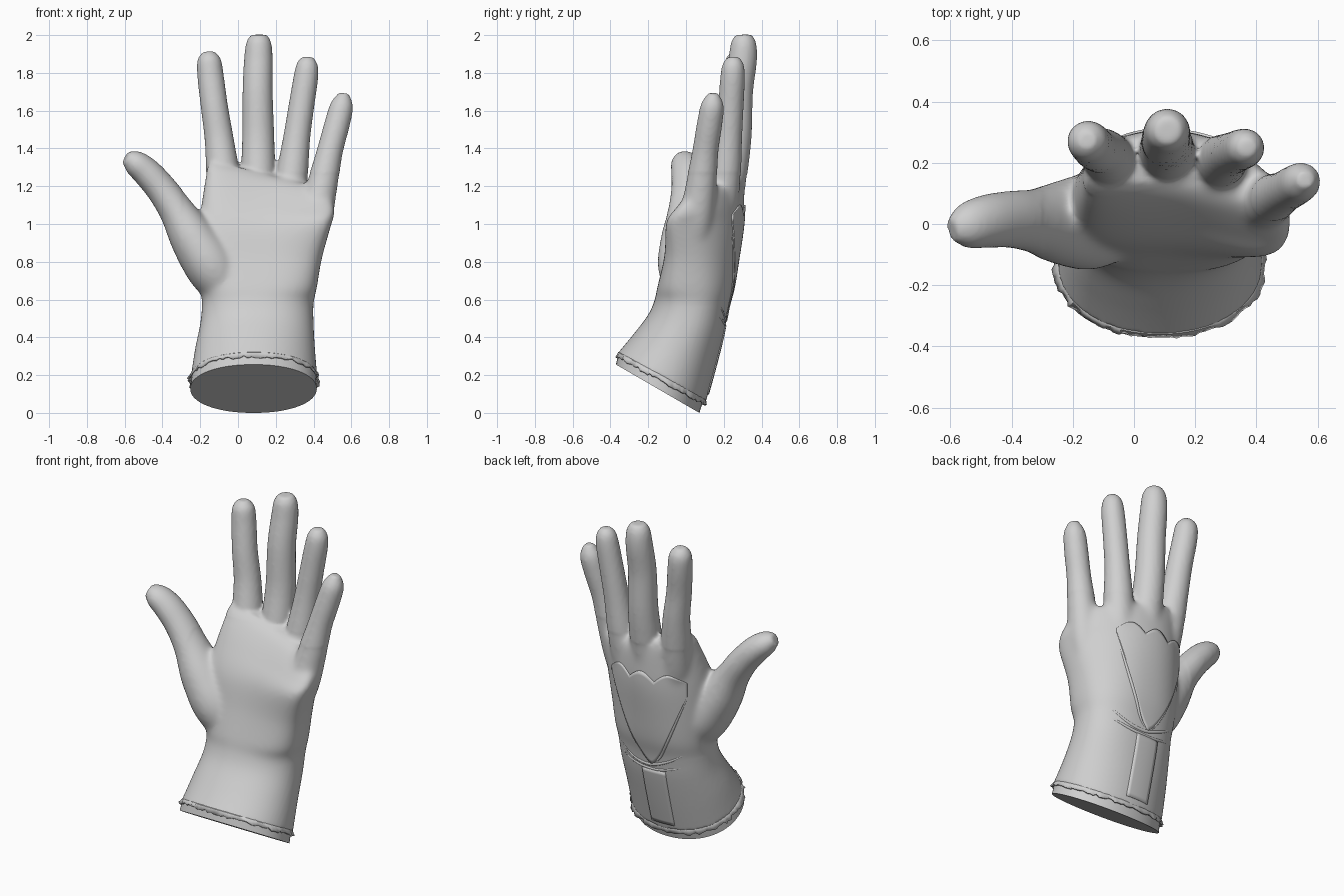
import bpy, bmesh, math, random
from mathutils import Vector
from mathutils.bvhtree import BVHTree

if "Cube" in bpy.data.objects:
    bpy.data.objects.remove(bpy.data.objects["Cube"])

random.seed(4)
grey = bpy.data.materials.new("glove_grey")
grey.diffuse_color = (0.63, 0.63, 0.63, 1)
grey.use_nodes = True
grey.node_tree.nodes["Principled BSDF"].inputs["Base Color"].default_value = grey.diffuse_color


def make_object(name, bm, angle=60):
    bmesh.ops.recalc_face_normals(bm, faces=bm.faces)
    me = bpy.data.meshes.new(name)
    bm.to_mesh(me)
    bm.free()
    me.materials.append(grey)
    ob = bpy.data.objects.new(name, me)
    bpy.context.collection.objects.link(ob)
    return finish(ob, angle)


def finish(ob, angle):
    bpy.ops.object.select_all(action='DESELECT')
    ob.select_set(True)
    bpy.context.view_layer.objects.active = ob
    bpy.ops.object.shade_smooth_by_angle(angle=math.radians(angle))
    return ob


def loft(bm, rings, caps=True):
    rows = [[bm.verts.new(p) for p in r] for r in rings]
    n = len(rows[0])
    for a, b in zip(rows, rows[1:]):
        for i in range(n):
            j = (i + 1) % n
            bm.faces.new((a[i], a[j], b[j], b[i]))
    if caps:
        bm.faces.new(rows[0][::-1])
        bm.faces.new(rows[-1])


def section(cx, cy, cz, rx, ry, bow=0, sx=0, sy=0, power=0.95, n=64, jag=0):
    """Rounded hand section, arched by bow and tilted by sx and sy."""
    pts = []
    for i in range(n):
        a = math.tau * i / n
        c, s = math.cos(a), math.sin(a)
        k = 1 + random.uniform(-jag, jag)
        dx = k * rx * math.copysign(abs(c) ** power, c)
        dy = k * ry * math.copysign(abs(s) ** power, s)
        x = cx + dx
        drop = random.uniform(-jag, jag) * 0.4
        pts.append((x, cy + dy - bow * (x - 0.07) ** 2, cz + sx * dx + sy * dy + drop))
    return pts


def spline(rows, steps=5):
    """Smooth interpolation through rows of numbers."""
    out = []
    for i in range(len(rows) - 1):
        q = [rows[max(i - 1, 0)], rows[i], rows[i + 1], rows[min(i + 2, len(rows) - 1)]]
        for s in range(steps):
            t = s / steps
            out.append([0.5 * (2 * b + (c - a) * t + (2 * a - 5 * b + 4 * c - d) * t * t
                               + (3 * b - a - 3 * c + d) * t ** 3) for a, b, c, d in zip(*q)])
    return out + [list(rows[-1])]


def finger(bm, rows, wide=1.0, deep=1.0):
    rows = spline(rows)
    rings = []
    for i, (x, y, z, r) in enumerate(rows):
        t = (Vector(rows[min(i + 1, len(rows) - 1)][:3]) - Vector(rows[max(i - 1, 0)][:3])).normalized()
        u = Vector((0, 1, 0)).cross(t).normalized()
        v = t.cross(u)
        rings.append([Vector((x, y, z)) + r * (wide * math.cos(a) * u + deep * math.sin(a) * v)
                      for a in (math.tau * k / 24 for k in range(24))])
    loft(bm, rings)


# Palm, wrist and flared cuff: cx, cy, cz, rx, ry, bow, tilt x, tilt y, squareness
palm = [(.085, -.13, .185, .335, .235, 0, 0, -.54, .95),
        (.09, -.06, .33, .318, .215, 0, 0, -.42, .95),
        (.1, 0, .47, .30, .2, 0, 0, -.25, .9),
        (.105, .03, .58, .295, .195, .05, 0, -.1, .85),
        (.11, .05, .66, .307, .202, .25, 0, 0, .8),
        (.12, .085, .82, .325, .193, .5, 0, 0, .8),
        (.145, .12, 1.0, .35, .185, .75, 0, 0, .8),
        (.165, .16, 1.12, .348, .15, .8, -.15, 0, .8),
        (.165, .195, 1.22, .328, .11, .8, -.22, 0, .8),
        (.165, .21, 1.26, .31, .075, .8, -.25, 0, .8)]
fingers = [
    # index
    [(-.04, .15, .95, .06), (-.06, .175, 1.08, .09), (-.078, .205, 1.25, .089), (-.1, .235, 1.45, .077),
     (-.125, .245, 1.62, .072), (-.145, .265, 1.78, .07), (-.153, .272, 1.87, .062), (-.155, .275, 1.912, .03)],
    # middle
    [(.1, .16, .95, .06), (.105, .2, 1.08, .092), (.107, .23, 1.25, .092), (.107, .262, 1.46, .085),
     (.104, .275, 1.7, .08), (.108, .3, 1.87, .076), (.11, .305, 1.96, .066), (.11, .305, 2.002, .042)],
    # ring
    [(.24, .14, .93, .06), (.26, .175, 1.06, .09), (.285, .205, 1.25, .085), (.31, .225, 1.45, .072),
     (.335, .237, 1.62, .068), (.36, .247, 1.78, .065), (.367, .25, 1.85, .054), (.37, .25, 1.885, .027)],
    # little
    [(.34, .05, .75, .05), (.4, .055, 1.0, .09), (.445, .08, 1.2, .083), (.485, .102, 1.38, .069),
     (.525, .125, 1.53, .067), (.55, .14, 1.63, .06), (.56, .145, 1.692, .027)]]
thumb = [(-.02, .04, .58, .1), (-.13, .01, .76, .147), (-.235, .004, .92, .13), (-.325, .01, 1.07, .098),
         (-.405, .015, 1.185, .087), (-.485, .008, 1.275, .081), (-.55, -.008, 1.327, .068),
         (-.594, -.02, 1.352, .036)]

bm = bmesh.new()
loft(bm, [section(*r) for r in spline(palm)])
for f in fingers:
    finger(bm, f)
finger(bm, thumb, 0.95, 1.07)
base = make_object("glove_parts", bm)

# Fuse everything into one soft skin
mod = base.modifiers.new("fuse", 'REMESH')
mod.mode = 'VOXEL'
mod.voxel_size = 0.0105
soft = base.modifiers.new("soften", 'SMOOTH')
soft.factor = 0.5
soft.iterations = 5
skin = bpy.data.meshes.new_from_object(base.evaluated_get(bpy.context.evaluated_depsgraph_get()))
bpy.data.objects.remove(base)

# Blend the knuckles, palm and thumb root further
bm = bmesh.new()
bm.from_mesh(skin)
blend = [v for v in bm.verts if .56 < v.co.z < 1.27 and v.co.x > -.3]
for _ in range(16):
    bmesh.ops.smooth_vert(bm, verts=blend, factor=0.5, use_axis_x=True, use_axis_y=True, use_axis_z=True)
bm.to_mesh(skin)
tree = BVHTree.FromBMesh(bm)
bm.free()
glove = bpy.data.objects.new("glove", skin)
bpy.context.collection.objects.link(glove)
if not skin.materials:
    skin.materials.append(grey)
finish(glove, 60)


def project(x, z, lift):
    """Point on the back of the glove."""
    hit, normal, _, _ = tree.ray_cast(Vector((x, 2, z)), Vector((0, -1, 0)))
    return hit + normal * lift if hit else Vector((x, 0, z))


def plate(name, xs, low, high, rows, lift):
    """Thin raised panel hugging the back of the glove."""
    bm = bmesh.new()
    cols = []
    for x in xs:
        a, b = low(x), high(x)
        cols.append([bm.verts.new(project(x, a + (b - a) * k / rows, lift)) for k in range(rows + 1)])
    for p, q in zip(cols, cols[1:]):
        for k in range(rows):
            bm.faces.new((p[k], q[k], q[k + 1], p[k + 1]))
    sol = make_object(name, bm, 40).modifiers.new("thickness", 'SOLIDIFY')
    sol.thickness = 0.014
    sol.offset = 0


def ridge(name, points, radius):
    """Seam or fold half sunk into the surface."""
    cu = bpy.data.curves.new(name, 'CURVE')
    cu.dimensions = '3D'
    cu.bevel_depth = radius
    cu.bevel_resolution = 2
    pts = [project(x, z, -radius * 0.45) for x, z in spline(points, 8)]
    sp = cu.splines.new('POLY')
    sp.points.add(len(pts) - 1)
    for i, (p, co) in enumerate(zip(sp.points, pts)):
        p.co = (*co, 1)
        p.radius = 0.15 + 0.85 * math.sin(math.pi * i / (len(pts) - 1)) ** 0.5
    cu.materials.append(grey)
    bpy.context.collection.objects.link(bpy.data.objects.new(name, cu))


def panel_low(x):
    return .5 + .53 * min(1, abs(x - .08) / .25) ** 1.4


# Scalloped panel on the back of the hand, pointed at the wrist
plate("back_panel", [-.15 + .48 * i / 60 for i in range(61)], panel_low,
      lambda x: 1.05 + .05 * abs(math.sin(3 * math.pi * (x + .15) / .48)), 24, 0)
# Placket on the back of the cuff
plate("cuff_placket", [.0 + .15 * i / 8 for i in range(9)], lambda x: .1, lambda x: .46, 16, -.001)

# Seams along the panel and folds around the wrist
for side, name in ((-1, "panel_seam_thumb_side"), (1, "panel_seam_little_side")):
    xs = [.08 + side * d for d in (-.01, .05, .1, .15, .2, .235)]
    ridge(name, [(x, panel_low(x) - .012) for x in xs], .011)
ridge("wrist_fold_upper", [(-.12, .59), (-.02, .53), (.1, .49), (.22, .51), (.33, .58)], .011)
ridge("wrist_fold_lower", [(-.1, .5), (.05, .465), (.2, .475), (.32, .52)], .01)

# Ragged frill at the cuff edge
bm = bmesh.new()
loft(bm, [section(.087, -.108, .23, .30, .2, 0, 0, -.51, n=110),
          section(.085, -.127, .195, .334, .233, 0, 0, -.54, n=110),
          section(.084, -.132, .172, .347, .241, 0, 0, -.54, n=110, jag=.022)], caps=False)
make_object("cuff_frill", bm, 35).modifiers.new("thickness", 'SOLIDIFY').thickness = 0.01

# Closed lining at the opening
bm = bmesh.new()
loft(bm, [section(.082, -.15, .128, .335, .221, 0, 0, -.58),
          section(.084, -.13, .2, .328, .225, 0, 0, -.54)])
make_object("cuff_lining", bm, 35)
